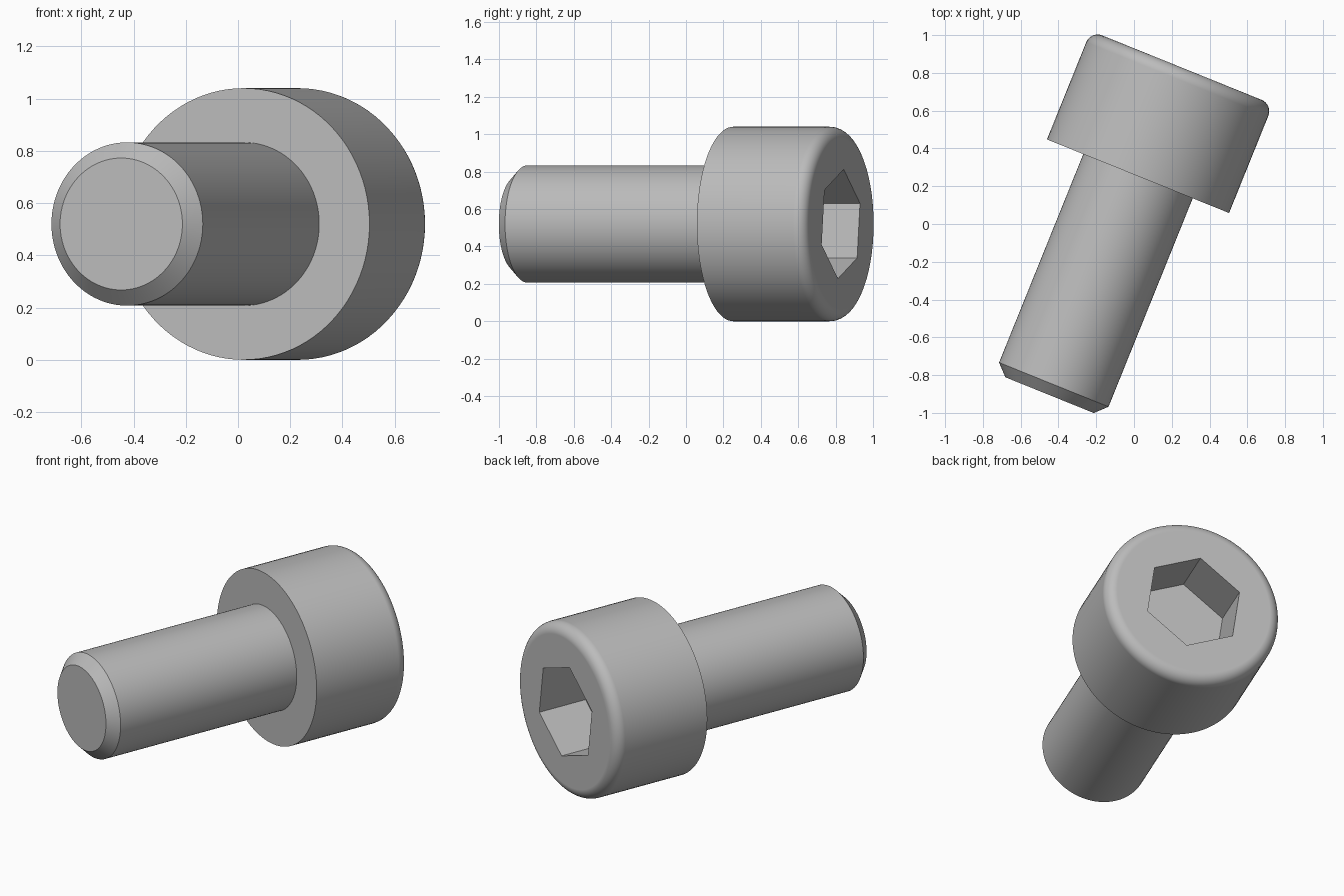
import bpy, bmesh
from math import radians, sin, cos, pi
from mathutils import Matrix, Vector

cube = bpy.data.objects.get("Cube")
if cube:
    bpy.data.objects.remove(cube, do_unlink=True)

# Main dimensions, measured along the axis from the tip
SEGMENTS = 96
SHANK_R, SHANK_LEN, CHAMFER = 0.3125, 1.25, 0.06
HEAD_R, HEAD_LEN, FILLET = 0.52, 0.62, 0.065
SOCKET_R, SOCKET_DEPTH = 0.295, 0.3125
TOTAL = SHANK_LEN + HEAD_LEN

steel = bpy.data.materials.new("plain_grey_steel")
steel.use_nodes = True
grey = (0.5, 0.5, 0.5, 1)
steel.diffuse_color = grey
steel.node_tree.nodes["Principled BSDF"].inputs["Base Color"].default_value = grey


def make_object(name, bm):
    bmesh.ops.recalc_face_normals(bm, faces=bm.faces)
    mesh = bpy.data.meshes.new(name)
    bm.to_mesh(mesh)
    bm.free()
    mesh.materials.append(steel)
    obj = bpy.data.objects.new(name, mesh)
    bpy.context.collection.objects.link(obj)
    return obj


def lathe(name, profile):
    """Revolve an (r, z) profile around z and cap both ends."""
    bm = bmesh.new()
    rings = [[bm.verts.new((r * cos(2 * pi * i / SEGMENTS), r * sin(2 * pi * i / SEGMENTS), z))
              for i in range(SEGMENTS)] for r, z in profile]
    for low, high in zip(rings, rings[1:]):
        for i in range(SEGMENTS):
            j = (i + 1) % SEGMENTS
            bm.faces.new((low[i], low[j], high[j], high[i]))
    bm.faces.new(rings[0][::-1])
    bm.faces.new(rings[-1])
    return make_object(name, bm)


# Screw body: chamfered shank, flat shoulder, head with a rounded rim
profile = [(SHANK_R - CHAMFER, 0), (SHANK_R, CHAMFER),
           (SHANK_R, SHANK_LEN), (HEAD_R, SHANK_LEN)]
for k in range(9):
    a = k * pi / 16
    profile.append((HEAD_R - FILLET + FILLET * cos(a), TOTAL - FILLET + FILLET * sin(a)))
screw = lathe("socket_head_screw", profile)

# Hexagonal socket cut into the head
bm = bmesh.new()
depth = 2 * SOCKET_DEPTH
bmesh.ops.create_cone(bm, cap_ends=True, segments=6, radius1=SOCKET_R, radius2=SOCKET_R, depth=depth)
vert = bm.verts[:][0].co
start = Vector((1, 0)).angle_signed(vert.xy)
bmesh.ops.transform(bm, verts=bm.verts,
                    matrix=Matrix.Translation((0, 0, TOTAL)) @ Matrix.Rotation(radians(22) + start, 4, "Z"))
cutter = make_object("socket_cutter", bm)
cutter.hide_render = True

bpy.ops.object.select_all(action="DESELECT")
screw.select_set(True)
bpy.context.view_layer.objects.active = screw
cut = screw.modifiers.new("socket", "BOOLEAN")
cut.operation = "DIFFERENCE"
cut.solver = "EXACT"
cut.object = cutter
bpy.ops.object.modifier_apply(modifier=cut.name)
bpy.data.objects.remove(cutter, do_unlink=True)

# Smooth walls with crisp edges and a flat cap
bpy.ops.object.shade_smooth_by_angle(angle=radians(30))
weighted = screw.modifiers.new("flat_caps", "WEIGHTED_NORMAL")
weighted.keep_sharp = True

# Lay the screw on its side, turned in plan
screw.rotation_euler = (radians(-90), 0, radians(-22))
screw.location = (-0.447, -0.906, HEAD_R)
